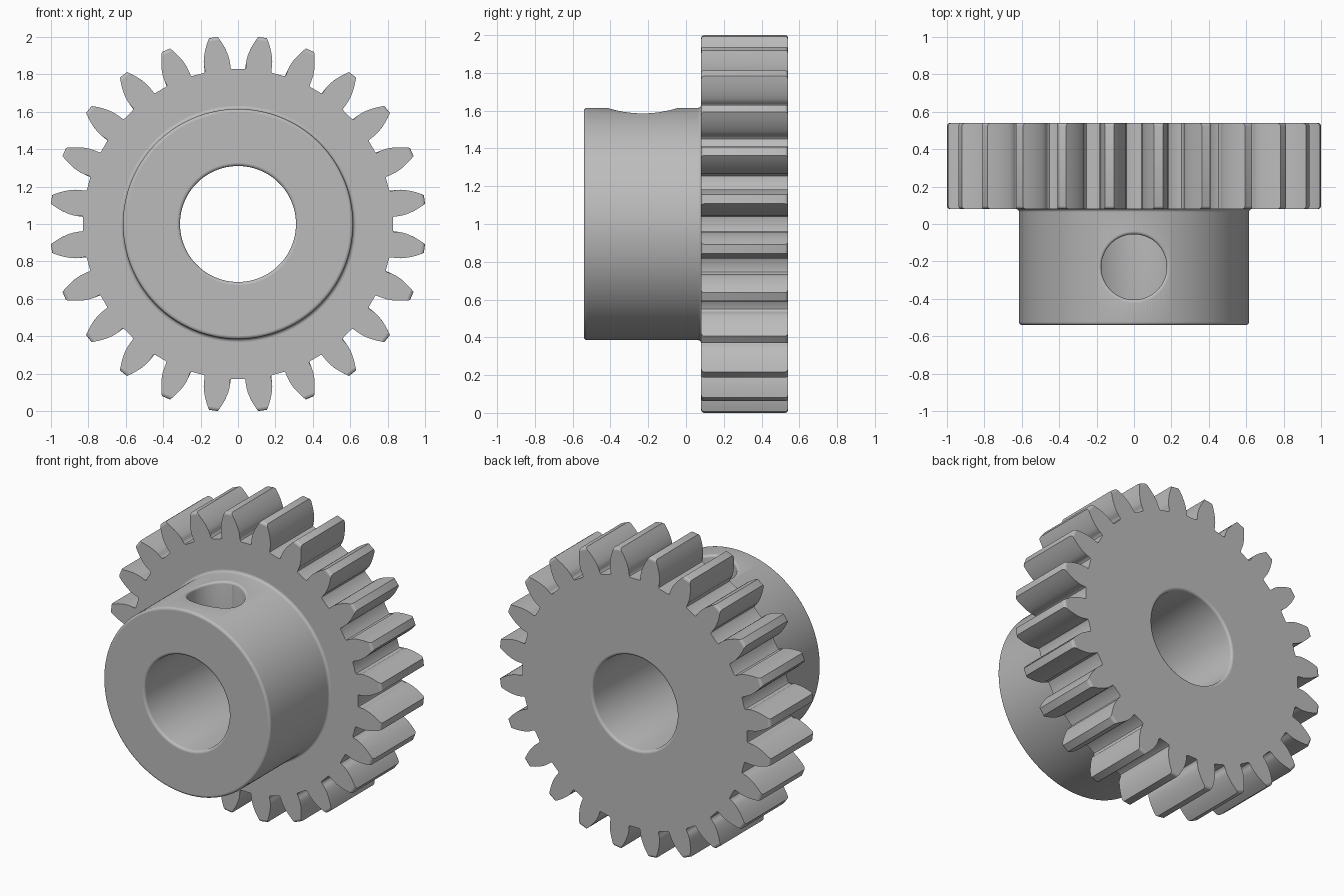
import bpy, bmesh
from math import sin, cos, tan, acos, pi, sqrt, radians

if "Cube" in bpy.data.objects:
    bpy.data.objects.remove(bpy.data.objects["Cube"])

TEETH = 24
PITCH_R, BASE_R, TIP_R = 0.923, 0.867, 1.0058
HUB_R, BORE_R = 0.615, 0.31
FRONT, STEP, BACK = -0.54, 0.08, 0.54
F = 0.016                      # edge rounding radius
HOLE_R, HOLE_Y = 0.175, -0.23

steel = bpy.data.materials.new("steel grey")
steel.diffuse_color = (0.5, 0.5, 0.5, 1)
steel.use_nodes = True
steel.node_tree.nodes["Principled BSDF"].inputs["Base Color"].default_value = steel.diffuse_color


def half_tooth(r):
    """Half angle of an involute tooth at radius r."""
    inv = lambda a: tan(a) - a
    return pi / (2 * TEETH) + inv(radians(20)) - inv(acos(min(1, BASE_R / r)))


def tooth_ring(y, tip):
    """Closed toothed outline at depth y, with its tips limited to radius tip."""
    half = [(r, w / r) for r, w in
            ((0.828, 0.030), (0.832, 0.041), (0.842, 0.0465), (0.855, 0.047))]
    for i in range(8):
        r = 0.868 + (tip - 0.868) * i / 7
        half.append((r, pi / TEETH - half_tooth(r)))
    pitch = 2 * pi / TEETH
    cell = half + [(r, pitch - a) for r, a in reversed(half)]
    return [(r * sin(a + k * pitch), y, 1 + r * cos(a + k * pitch))
            for k in range(TEETH) for r, a in cell]


COUNT = len(tooth_ring(0, TIP_R))


def round_ring(r, y):
    return [(r * sin(t), y, 1 + r * cos(t))
            for t in (2 * pi * (j + 0.5) / COUNT for j in range(COUNT))]


def arc(cr, cy, a0, a1, n=4):
    """Rounded edge in the radius/depth section."""
    angles = [radians(a0 + (a1 - a0) * i / n) for i in range(n + 1)]
    return [(cr + F * cos(a), cy + F * sin(a)) for a in angles]


def skin(name, rings, wrap):
    """Join equal rings with quads; wrap to the start or cap both ends."""
    bm = bmesh.new()
    rows = [[bm.verts.new(p) for p in ring] for ring in rings]
    n = len(rows[0])
    pairs = list(zip(rows, rows[1:])) + ([(rows[-1], rows[0])] if wrap else [])
    for a, b in pairs:
        for j in range(n):
            k = (j + 1) % n
            bm.faces.new((a[j], a[k], b[k], b[j]))
    if not wrap:
        bm.faces.new(rows[0])
        bm.faces.new(rows[-1])
    bmesh.ops.recalc_face_normals(bm, faces=bm.faces[:])
    mesh = bpy.data.meshes.new(name)
    bm.to_mesh(mesh)
    bm.free()
    mesh.materials.append(steel)
    obj = bpy.data.objects.new(name, mesh)
    bpy.context.collection.objects.link(obj)
    return obj


# Bore front edge, hub wall, and the small fillet against the gear
section = arc(BORE_R + F, FRONT + F, 180, 270)
section += arc(HUB_R - F, FRONT + F, -90, 0)
section += arc(HUB_R + F, STEP - F, 180, 90)
rings = [round_ring(r, y) for r, y in section] + [round_ring(0.78, STEP)]

# Toothed rim with rounded tip ends
for r, y in arc(TIP_R - F, STEP + F, -90, 0, 3) + arc(TIP_R - F, BACK - F, 0, 90, 3):
    rings.append(tooth_ring(y, r))

# Back face and bore back edge
rings.append(round_ring(0.78, BACK))
rings += [round_ring(r, y) for r, y in arc(BORE_R + F, BACK - F, 90, 180)]
gear = skin("spur_gear_with_hub", rings, True)

# Set screw hole cutter, flared to follow the curved hub at its rim
rim = [(HOLE_R, None)]
for i in range(5):
    a = radians(90 * i / 4)
    rim.append((HOLE_R + F * (1 - cos(a)), -F * (1 - sin(a))))
rim += [(HOLE_R + F + 0.003, 0.002), (HOLE_R + F + 0.01, 0.1)]
cut_rings = []
for r, dz in rim:
    ring = []
    for j in range(64):
        t = 2 * pi * (j + 0.25) / 64
        x = r * cos(t)
        z = 1.0 if dz is None else 1 + sqrt(HUB_R ** 2 - x * x) + dz
        ring.append((x, HOLE_Y + r * sin(t), z))
    cut_rings.append(ring)
cutter = skin("screw_hole_cutter", cut_rings, False)
cutter.hide_render = True

# Cut the hole through the upper hub wall
bpy.context.view_layer.objects.active = gear
gear.select_set(True)
cut = gear.modifiers.new("screw hole", 'BOOLEAN')
cut.operation = 'DIFFERENCE'
cut.solver = 'EXACT'
cut.object = cutter
bpy.ops.object.modifier_apply(modifier=cut.name)
bpy.data.objects.remove(cutter)

# Smooth curved surfaces, flat end faces
bpy.ops.object.shade_smooth_by_angle(angle=radians(32))
for p in gear.data.polygons:
    if abs(p.normal.y) > 0.999:
        p.use_smooth = False
